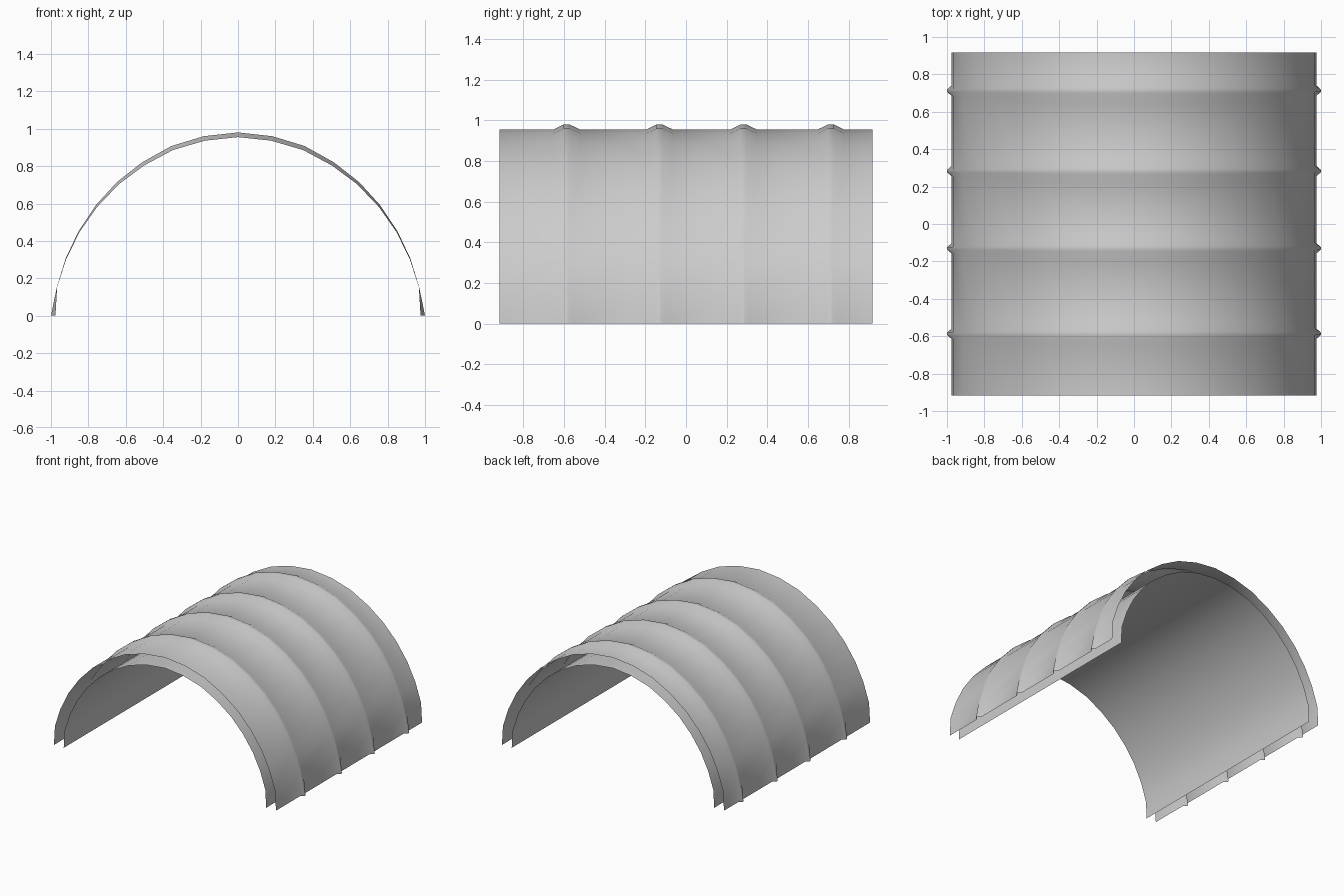
import bpy

if "Cube" in bpy.data.objects:
    bpy.data.objects.remove(bpy.data.objects["Cube"])

END = 0.917
RIBS = (-0.587, -0.13, 0.283, 0.713)

# Half profiles, crown to foot: (x, z)
SHELL = [(0, .955), (.178, .936), (.348, .886), (.503, .803), (.637, .703),
         (.753, .582), (.847, .448), (.918, .304), (.967, .154), (.976, 0)]
CREST = [(0, .98), (.183, .96), (.357, .907), (.513, .82), (.648, .714),
         (.761, .59), (.853, .451), (.922, .305), (.9685, .154), (1.0, 0)]
# Rib half width, crown to foot
WIDTH = [.066, .066, .065, .06, .054, .047, .04, .034, .029, .027]


def mirrored(half):
    return [(-x, z) for x, z in half[:0:-1]] + half


def loft(name, rows, flip=False):
    """Skin a list of equal-length point rows as an open sheet."""
    n = len(rows[0])
    verts = [p for row in rows for p in row]
    faces = []
    for j in range(len(rows) - 1):
        for i in range(n - 1):
            a = j * n + i
            f = (a, a + n, a + n + 1, a + 1)
            faces.append(f[::-1] if flip else f)
    mesh = bpy.data.meshes.new(name)
    mesh.from_pydata(verts, [], faces)
    obj = bpy.data.objects.new(name, mesh)
    bpy.context.collection.objects.link(obj)
    bpy.ops.object.select_all(action='DESELECT')
    obj.select_set(True)
    bpy.context.view_layer.objects.active = obj
    bpy.ops.object.shade_smooth_by_angle(angle=0.6)
    return obj


shell, crest = mirrored(SHELL), mirrored(CREST)
width = WIDTH[:0:-1] + WIDTH

# Ribbed outer skin
rows = [[(x, -END, z) for x, z in shell]]
for y in RIBS:
    for prof, k in ((shell, -1), (crest, -.22), (crest, .22), (shell, 1)):
        rows.append([(x, y + k * w, z) for (x, z), w in zip(prof, width)])
rows.append([(x, END, z) for x, z in shell])
loft("ribbed_outer_shell", rows, flip=True)

# Plain inner lining, set in from the skin and open at the ends
s = 0.912
loft("inner_lining", [[(x * s, y, z * s) for x, z in shell] for y in (-END, END)])
